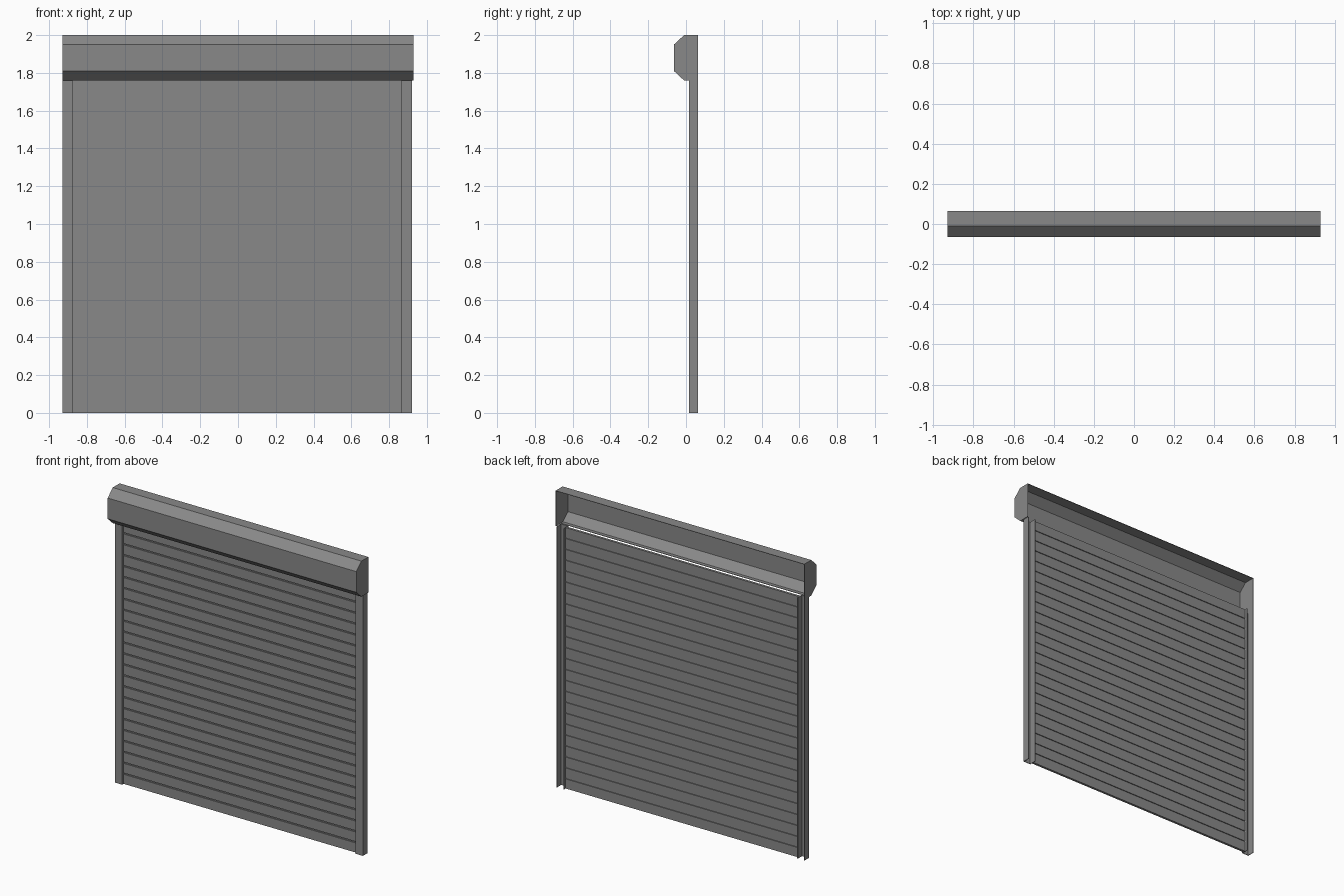
import bpy
import bmesh

cube = bpy.data.objects.get("Cube")
if cube:
    bpy.data.objects.remove(cube, do_unlink=True)

GREY = (0.25, 0.25, 0.25, 1)
metal = bpy.data.materials.new("grey metal")
metal.use_nodes = True
metal.diffuse_color = GREY
metal.node_tree.nodes["Principled BSDF"].inputs["Base Color"].default_value = GREY

WIDTH = 0.928          # half width of the housing
OPENING = (-0.875, 0.866)
RAIL_TOP = 1.76


def sweep(name, start, end, closed=False, caps=False, sheet=0.0):
    """Join two matching outlines into a prism; sheet gives wall thickness."""
    bm = bmesh.new()
    a = [bm.verts.new(p) for p in start]
    b = [bm.verts.new(p) for p in end]
    n = len(a)
    for i in range(n if closed else n - 1):
        j = (i + 1) % n
        bm.faces.new((a[i], a[j], b[j], b[i]))
    if caps:
        bm.faces.new(a[::-1])
        bm.faces.new(b)
    bmesh.ops.recalc_face_normals(bm, faces=bm.faces)
    mesh = bpy.data.meshes.new(name)
    bm.to_mesh(mesh)
    bm.free()
    mesh.materials.append(metal)
    obj = bpy.data.objects.new(name, mesh)
    bpy.context.collection.objects.link(obj)
    if sheet:
        mod = obj.modifiers.new("sheet thickness", 'SOLIDIFY')
        mod.thickness = sheet
        mod.offset = -1
        mod.use_even_offset = True
    return obj


def along_x(name, profile, x0, x1, **options):
    return sweep(name, [(x0, y, z) for y, z in profile],
                 [(x1, y, z) for y, z in profile], **options)


# Housing: bevelled sheet box, open at the back and above the curtain
housing = [(0.064, 2.0), (-0.01, 2.0), (-0.064, 1.95),
           (-0.064, 1.81), (-0.01, 1.76), (0.015, 1.76)]
along_x("housing", housing, -WIDTH, WIDTH, sheet=0.003)

# End plates close the sides of the housing
plate = housing[:-1] + [(0.064, 1.76)]
for side, x in (("right", -WIDTH), ("left", WIDTH - 0.003)):
    along_x(side + "_end_plate", plate, x, x + 0.003, closed=True, caps=True)

# Guide rails: channels open towards the back
for side, x0, x1 in (("right", -WIDTH, OPENING[0]), ("left", OPENING[1], 0.922)):
    t = 0.004
    channel = [(x0, 0.064), (x0, 0.015), (x1, 0.015), (x1, 0.064),
               (x1 - t, 0.064), (x1 - t, 0.015 + t),
               (x0 + t, 0.015 + t), (x0 + t, 0.064)]
    sweep(side + "_guide_rail", [(x, y, 0) for x, y in channel],
          [(x, y, RAIL_TOP) for x, y in channel], closed=True, caps=True)

# Curtain: slats joined by thin necks, as one stepped profile
COUNT, NECK = 24, 0.009
pitch = (RAIL_TOP + NECK) / COUNT
front, back = [], []
for i in range(COUNT):
    low, high = i * pitch, (i + 1) * pitch - NECK
    front += [(0.030, low), (0.030, high)]
    back += [(0.046, low), (0.046, high)]
    if i < COUNT - 1:
        front += [(0.037, high), (0.037, high + NECK)]
        back += [(0.040, high), (0.040, high + NECK)]
along_x("slat_curtain", front + back[::-1], *OPENING, closed=True, caps=True)
